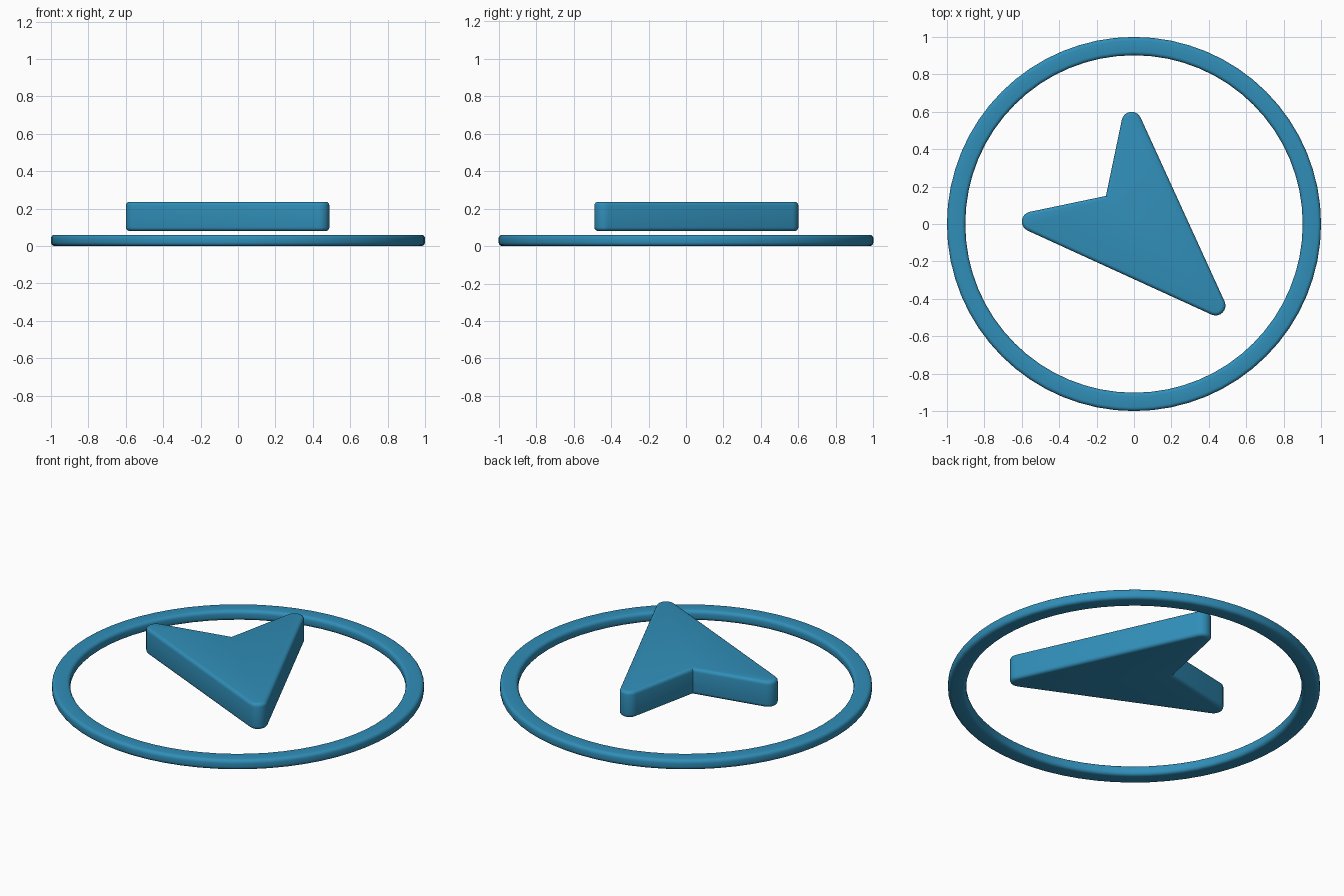
import bpy, bmesh
from math import sin, cos, radians, tau

if "Cube" in bpy.data.objects:
    bpy.data.objects.remove(bpy.data.objects["Cube"])


def finish(bm, name, mat):
    bmesh.ops.recalc_face_normals(bm, faces=bm.faces[:])
    me = bpy.data.meshes.new(name)
    bm.to_mesh(me)
    bm.free()
    me.materials.append(mat)
    ob = bpy.data.objects.new(name, me)
    bpy.context.collection.objects.link(ob)
    bpy.ops.object.select_all(action='DESELECT')
    ob.select_set(True)
    bpy.context.view_layer.objects.active = ob
    bpy.ops.object.shade_smooth_by_angle(angle=radians(35))
    return ob


def arc(cx, cy, r, a0, a1, n):
    return [(cx + r * cos(radians(a0 + (a1 - a0) * i / n)),
             cy + r * sin(radians(a0 + (a1 - a0) * i / n))) for i in range(n + 1)]


blue = bpy.data.materials.new("blue")
blue.diffuse_color = (0.03, 0.27, 0.48, 1)
blue.use_nodes = True
blue.node_tree.nodes["Principled BSDF"].inputs["Base Color"].default_value = blue.diffuse_color

# Outer ring: rounded rectangular section swept around z
R_IN, R_OUT, H, B, SEG = 0.902, 1.0, 0.06, 0.02, 64
section = (arc(R_OUT - B, B, B, -90, 0, 4) + arc(R_OUT - B, H - B, B, 0, 90, 4)
           + arc(R_IN + B, H - B, B, 90, 180, 4) + arc(R_IN + B, B, B, 180, 270, 4))
bm = bmesh.new()
loops = [[bm.verts.new((r * cos(tau * i / SEG), r * sin(tau * i / SEG), z))
          for r, z in section] for i in range(SEG)]
n = len(section)
for i in range(SEG):
    a, b = loops[i], loops[(i + 1) % SEG]
    for j in range(n):
        k = (j + 1) % n
        bm.faces.new((a[j], b[j], b[k], a[k]))
finish(bm, "outer_ring", blue)

# Pointer: half outline mirrored across the line y = -x, then extruded
Z0, Z1, RAD = 0.08, 0.236, 0.053
half = arc(-0.547, 0.013, RAD, 102, 245.5, 8) + arc(0.436, -0.436, RAD, 245.5, 315, 4)
outline = [(-0.15, 0.15)] + half + [(-y, -x) for x, y in reversed(half[:-1])]
bm = bmesh.new()
base = bm.faces.new([bm.verts.new((x, y, Z0)) for x, y in outline])
ext = bmesh.ops.extrude_face_region(bm, geom=[base], use_keep_orig=True)
for v in ext["geom"]:
    if isinstance(v, bmesh.types.BMVert):
        v.co.z = Z1
# Round the top and bottom rims only
rims = [e for e in bm.edges if abs(e.verts[0].co.z - e.verts[1].co.z) < 1e-5]
bmesh.ops.bevel(bm, geom=rims, offset=0.02, offset_type='OFFSET', segments=4,
                profile=0.5, affect='EDGES', clamp_overlap=True)
finish(bm, "pointer", blue)
